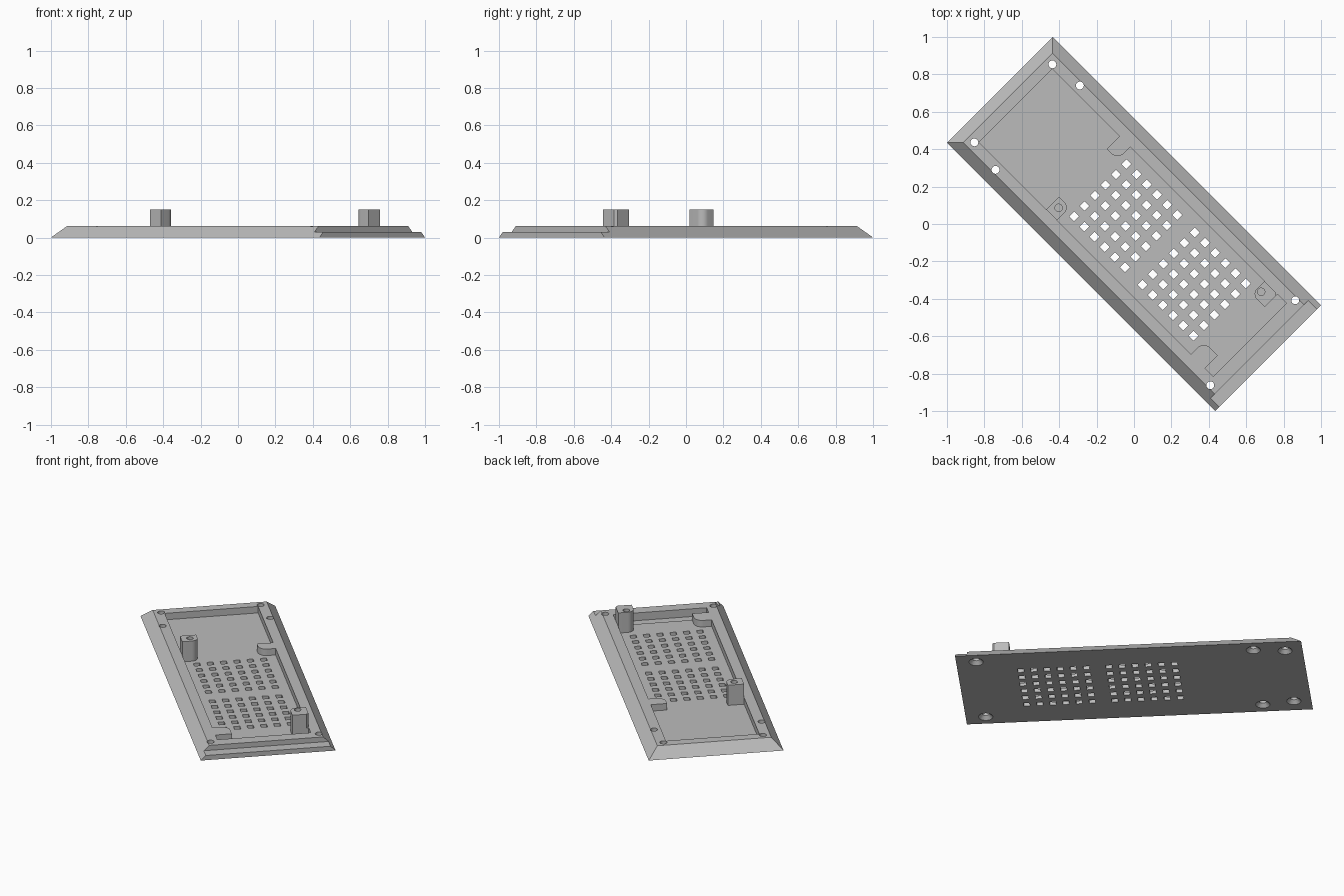
import bpy, bmesh, math
from mathutils import Matrix

default = bpy.data.objects.get("Cube")
if default:
    bpy.data.objects.remove(default, do_unlink=True)

# Main sizes, in the panel's own frame: x along its length, y across it
L, W, H = 1.015, 0.4, 0.062          # half length, half width, height
FLOOR, LIP = 0.02, 0.03              # pocket floor and end lip heights
IN_W, IN_BACK, IN_END = 0.277, -0.895, 0.877
HOLE_R = 0.021
TURN = Matrix.Rotation(-math.pi / 4, 4, 'Z')

grey = bpy.data.materials.new("plain grey")
grey.use_nodes = True
grey.diffuse_color = (0.5, 0.5, 0.5, 1)
grey.node_tree.nodes["Principled BSDF"].inputs["Base Color"].default_value = (0.5, 0.5, 0.5, 1)


def make(name, bm):
    bmesh.ops.recalc_face_normals(bm, faces=bm.faces)
    mesh = bpy.data.meshes.new(name)
    bm.to_mesh(mesh)
    bm.free()
    mesh.materials.append(grey)
    obj = bpy.data.objects.new(name, mesh)
    bpy.context.collection.objects.link(obj)
    obj.matrix_world = TURN
    return obj


def box(bm, x0, x1, y0, y1, z0, z1):
    m = Matrix.Translation(((x0 + x1) / 2, (y0 + y1) / 2, (z0 + z1) / 2))
    m = m @ Matrix.Diagonal((x1 - x0, y1 - y0, z1 - z0, 1))
    bmesh.ops.create_cube(bm, size=1, matrix=m)


def cone(bm, x, y, z0, z1, r0, r1):
    bmesh.ops.create_cone(bm, cap_ends=True, segments=24, radius1=r0, radius2=r1,
                          depth=z1 - z0, matrix=Matrix.Translation((x, y, (z0 + z1) / 2)))


def cut(obj, bm):
    """Subtract the solids in bm from obj and drop the cutter."""
    cutter = make("cutter", bm)
    cutter.hide_render = True
    mod = obj.modifiers.new("cut", 'BOOLEAN')
    mod.operation, mod.solver, mod.object = 'DIFFERENCE', 'EXACT', cutter
    bpy.context.view_layer.update()
    result = bpy.data.meshes.new_from_object(
        obj.evaluated_get(bpy.context.evaluated_depsgraph_get()))
    obj.modifiers.clear()
    obj.data = result
    bpy.data.objects.remove(cutter, do_unlink=True)


def smooth(obj):
    bpy.ops.object.select_all(action='DESELECT')
    obj.select_set(True)
    bpy.context.view_layer.objects.active = obj
    bpy.ops.object.shade_smooth_by_angle(angle=math.radians(30))


# Panel: chamfered on three sides, upright at the lip end
bm = bmesh.new()
box(bm, -L, L, -W, W, 0, H)
for v in bm.verts:
    if v.co.z > H / 2:
        v.co.y -= math.copysign(H, v.co.y)
        if v.co.x < 0:
            v.co.x += H
panel = make("panel", bm)

# Lip step at one end
bm = bmesh.new()
box(bm, 0.948, L + 0.1, -W - 0.1, W + 0.1, LIP, H + 0.1)
cut(panel, bm)

# Pocket
bm = bmesh.new()
box(bm, IN_BACK, IN_END, -IN_W, IN_W, FLOOR, H + 0.1)
cut(panel, bm)

# Shallow groove beside the end wall
bm = bmesh.new()
box(bm, 0.813, IN_END, -IN_W, IN_W, FLOOR - 0.008, FLOOR + 0.05)
cut(panel, bm)

# Two vent grids of square holes
bm = bmesh.new()
S = 0.0185
for start in (-0.255, 0.262):
    for i in range(6):
        for j in range(6):
            x, y = start + i * 0.077, -0.198 + j * 0.0792
            box(bm, x - S, x + S, y - S, y + S, -0.05, FLOOR + 0.02)
cut(panel, bm)

# Screw holes, then their countersinks underneath
spots = [(x, s * y) for x, y in ((-0.912, 0.295), (-0.728, 0.319), (0.898, 0.321))
         for s in (-1, 1)]
bm = bmesh.new()
for x, y in spots:
    cone(bm, x, y, -0.05, H + 0.05, HOLE_R, HOLE_R)
cut(panel, bm)
bm = bmesh.new()
for x, y in spots:
    cone(bm, x, y, -0.01, 0.022, 0.052, HOLE_R - 0.001)
cut(panel, bm)
smooth(panel)


def bracket(name, x0, x1, side, top, round_x, radius):
    """Block against a side wall, its inner corner rounded on the round_x side."""
    bm = bmesh.new()
    y0, y1 = sorted((side * 0.18, side * IN_W))
    box(bm, x0, x1, y0, y1, FLOOR - 0.008, top)
    mid = (x0 + x1) / 2
    edges = [e for e in bm.edges
             if abs(e.verts[0].co.z - e.verts[1].co.z) > 0.01
             and abs(e.verts[0].co.y) < 0.2
             and (e.verts[0].co.x - mid) * round_x > 0]
    bmesh.ops.bevel(bm, geom=edges, offset=radius, segments=8, profile=0.5, affect='EDGES')
    return make(name, bm)


# Low tabs, flush with the rim
for name, x0, x1, side, rx in (("back_tab", -0.387, -0.305, 1, 1),
                               ("end_tab", 0.707, 0.813, -1, -1)):
    smooth(bracket(name, x0, x1, side, H, rx, 0.05))

# Tall screw posts with pilot holes
for name, x0, x1, side, rx, hx in (("back_post", -0.387, -0.305, -1, 1, -0.346),
                                   ("end_post", 0.709, 0.808, 1, -1, 0.737)):
    post = bracket(name, x0, x1, side, 0.15, rx, 0.04)
    if rx < 0:
        # Trim the outer corner of the wider post
        bm = bmesh.new()
        box(bm, -0.03, 0.03, -0.03, 0.03, H, 0.2)
        bmesh.ops.transform(bm, verts=bm.verts, matrix=Matrix.Translation((x1 + 0.015, IN_W + 0.015, 0))
                            @ Matrix.Rotation(math.pi / 4, 4, 'Z'))
        cut(post, bm)
    bm = bmesh.new()
    cone(bm, hx, side * 0.224, H, 0.2, 0.02, 0.02)
    cut(post, bm)
    smooth(post)
